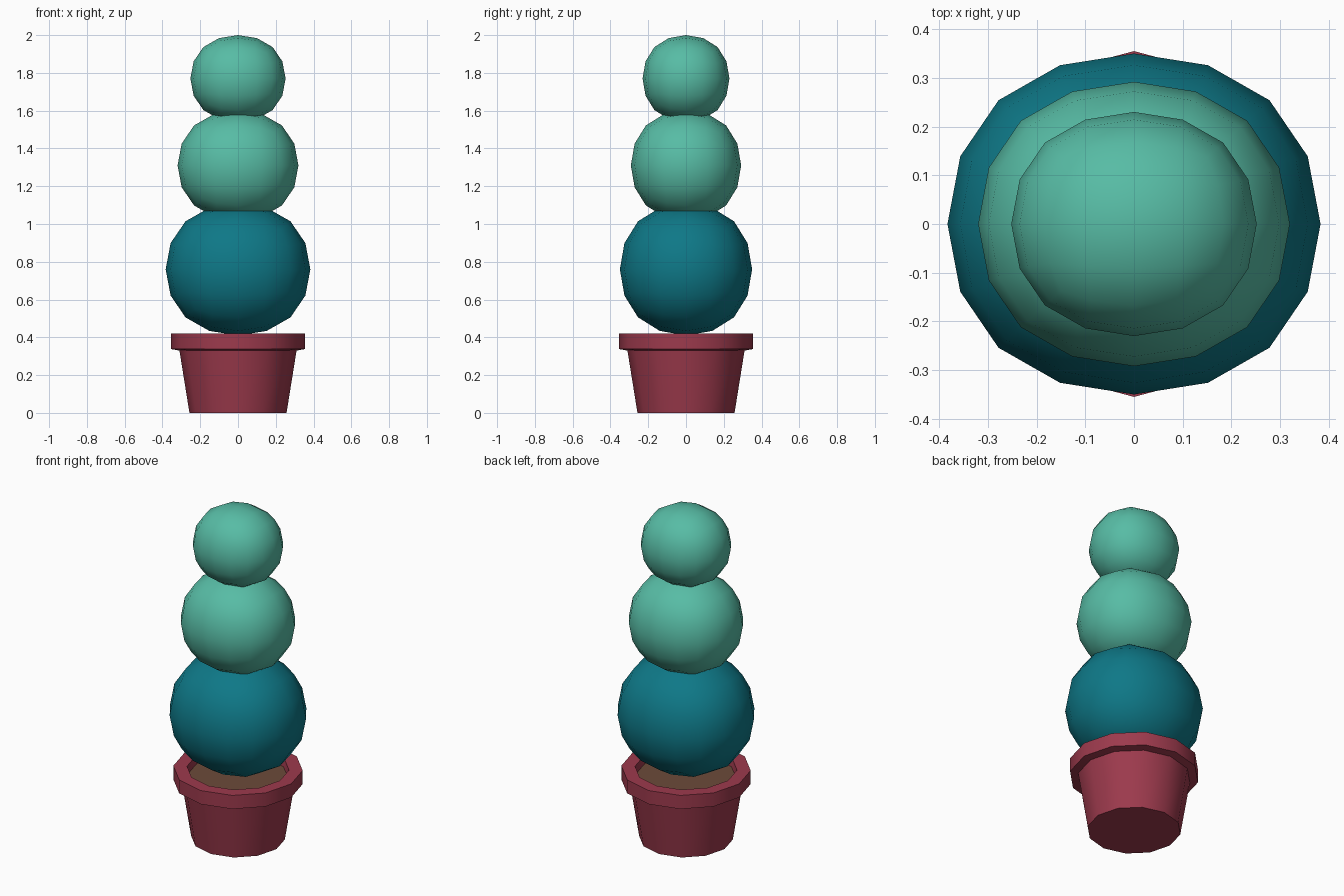
import bpy, bmesh, math

if "Cube" in bpy.data.objects:
    bpy.data.objects.remove(bpy.data.objects["Cube"])


def lin(c):
    c /= 255
    return c / 12.92 if c <= 0.04045 else ((c + 0.055) / 1.055) ** 2.4


def material(name, r, g, b):
    m = bpy.data.materials.new(name)
    m.diffuse_color = (lin(r), lin(g), lin(b), 1)
    m.use_nodes = True
    m.node_tree.nodes["Principled BSDF"].inputs["Base Color"].default_value = m.diffuse_color
    return m


RED = material("brick_red", 157, 58, 77)
TEAL = material("dark_teal", 14, 120, 135)
GREEN = material("light_green", 87, 188, 165)
SOIL = material("soil_brown", 108, 74, 57)


def finish(ob, mat, angle):
    ob.data.materials.append(mat)
    bpy.ops.object.select_all(action='DESELECT')
    ob.select_set(True)
    bpy.context.view_layer.objects.active = ob
    bpy.ops.object.shade_smooth_by_angle(angle=math.radians(angle))


def lathe(name, profile, mat, sides=12):
    """Revolve (radius, z) points; radius-less ends are capped."""
    bm = bmesh.new()
    rings = [[bm.verts.new((r * math.cos(2 * math.pi * i / sides),
                            r * math.sin(2 * math.pi * i / sides), z))
              for i in range(sides)] for r, z in profile]
    for a, b in zip(rings, rings[1:]):
        for i in range(sides):
            j = (i + 1) % sides
            bm.faces.new((a[i], a[j], b[j], b[i]))
    bm.faces.new(rings[0][::-1])
    bm.faces.new(rings[-1])
    me = bpy.data.meshes.new(name)
    bm.to_mesh(me)
    bm.free()
    ob = bpy.data.objects.new(name, me)
    bpy.context.collection.objects.link(ob)
    finish(ob, mat, 35)
    return ob


def ball(name, z, rx, r, mat):
    """Rounded cube: subdivided twice, scaled so its axis radii match."""
    bpy.ops.mesh.primitive_cube_add(size=2)
    ob = bpy.context.object
    ob.name = ob.data.name = name
    k = 0.8395  # face-centre radius of a subdivided unit cube
    for v in ob.data.vertices:
        v.co = (v.co.x * rx / k, v.co.y * r / k, v.co.z * r / k)
    ob.location.z = z
    sub = ob.modifiers.new("round", 'SUBSURF')
    sub.levels = sub.render_levels = 2
    bpy.ops.object.modifier_apply(modifier=sub.name)
    finish(ob, mat, 60)


# Pot with thick rim and recessed inside
lathe("pot", [(0.257, 0), (0.31, 0.33), (0.355, 0.338), (0.355, 0.42),
              (0.28, 0.42), (0.272, 0.36)], RED)
# Soil disc
lathe("soil", [(0.27, 0.362), (0.274, 0.375)], SOIL)

# Stacked plant balls
ball("lower_ball", 0.76, 0.383, 0.35, TEAL)
ball("middle_ball", 1.31, 0.32, 0.292, GREEN)
ball("top_ball", 1.77, 0.252, 0.23, GREEN)
